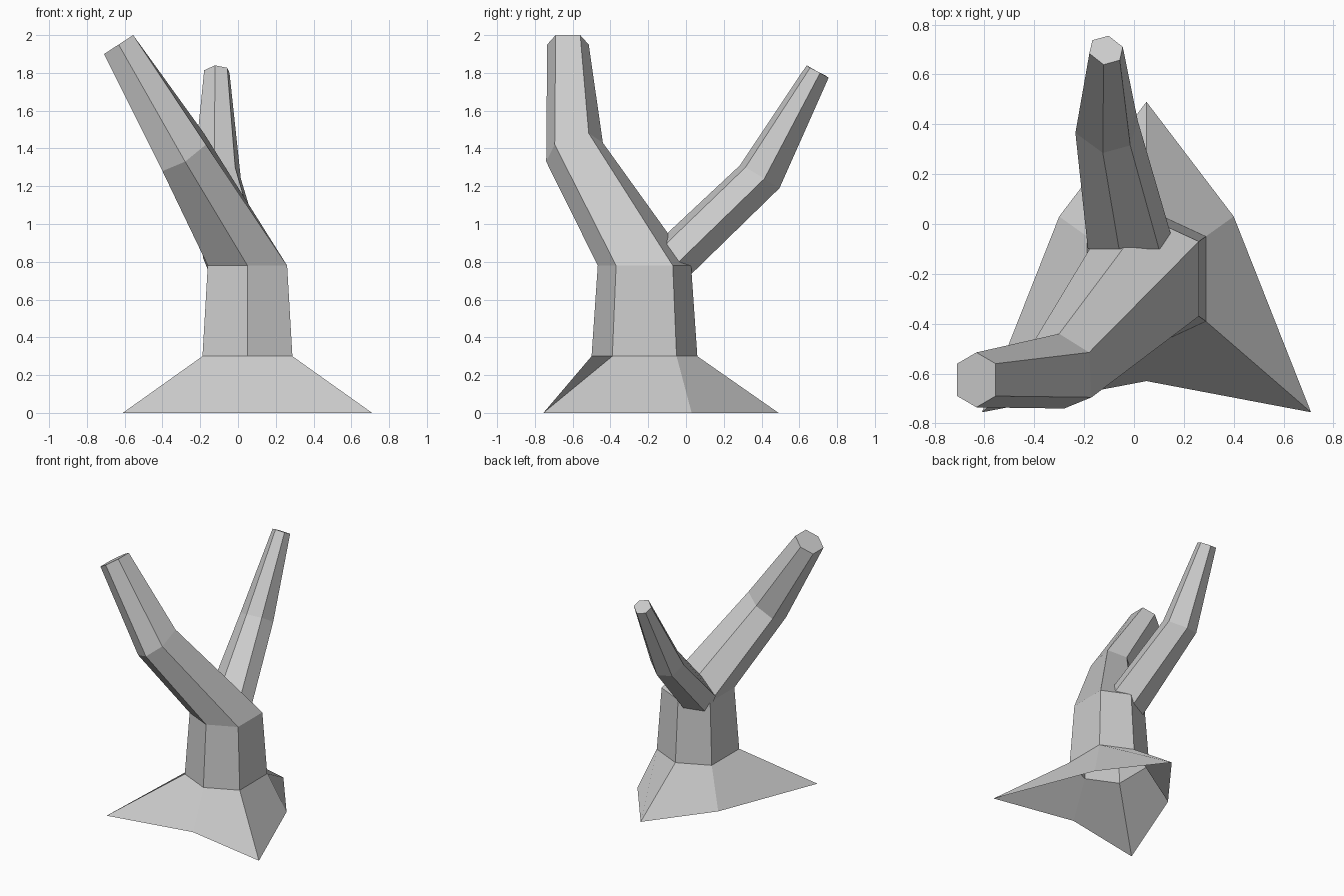
import bpy, bmesh
from mathutils import Vector

if "Cube" in bpy.data.objects:
    bpy.data.objects.remove(bpy.data.objects["Cube"])


def hexagon(centre, *half):
    """Six-sided ring: three offsets from the centre, then their opposites."""
    c = Vector(centre)
    offs = [Vector(h) for h in half]
    return [c + o for o in offs] + [c - o for o in offs]


def tube(name, rings):
    """Skin consecutive rings, leave the root open and cap the cut end."""
    bm = bmesh.new()
    loops = [[bm.verts.new(p) for p in r] for r in rings]
    for a, b in zip(loops, loops[1:]):
        for i in range(6):
            j = (i + 1) % 6
            bm.faces.new((a[i], a[j], b[j], b[i]))
    bm.faces.new(loops[-1])
    bmesh.ops.recalc_face_normals(bm, faces=bm.faces[:])
    mesh = bpy.data.meshes.new(name)
    bm.to_mesh(mesh)
    bm.free()
    obj = bpy.data.objects.new(name, mesh)
    bpy.context.collection.objects.link(obj)
    return obj


# root flare: three long toes alternating with shallow hollows
CX, CY = 0.05, -0.22
roots = [Vector((CX + x, y, 0)) for x, y in
         ((0, 0.49), (0.35, 0.03), (0.66, -0.755),
          (0, -0.63), (-0.66, -0.755), (-0.35, 0.03))]

# trunk bending into the thick branch
tube("trunk_and_main_branch", [
    roots,
    hexagon((CX, CY, 0.30), (0, 0.28, 0), (0.238, 0.17, 0), (0.238, -0.17, 0)),
    hexagon((CX, CY, 0.78), (0, 0.247, 0), (0.21, 0.15, 0), (0.21, -0.15, 0)),
    hexagon((-0.29, -0.59, 1.38), (-0.01, 0.15, 0.05), (0.11, 0.075, 0.10), (0.12, -0.105, 0.04)),
    hexagon((-0.632, -0.625, 1.95), (0, 0.11, 0), (0.077, 0.065, 0.05), (0.077, -0.065, 0.05)),
])

# thinner branch growing out of the back
tube("side_branch", [
    hexagon((-0.01, -0.10, 0.78), (-0.05, 0, 0.17), (0.11, 0, 0.12), (0.175, 0, -0.04)),
    hexagon((-0.11, 0.39, 1.25), (-0.015, -0.105, 0.06), (0.095, -0.075, 0.05), (0.125, 0.025, -0.01)),
    hexagon((-0.112, 0.697, 1.807), (-0.01, -0.058, 0.033), (0.055, -0.04, 0.02), (0.067, 0.013, -0.007)),
])
